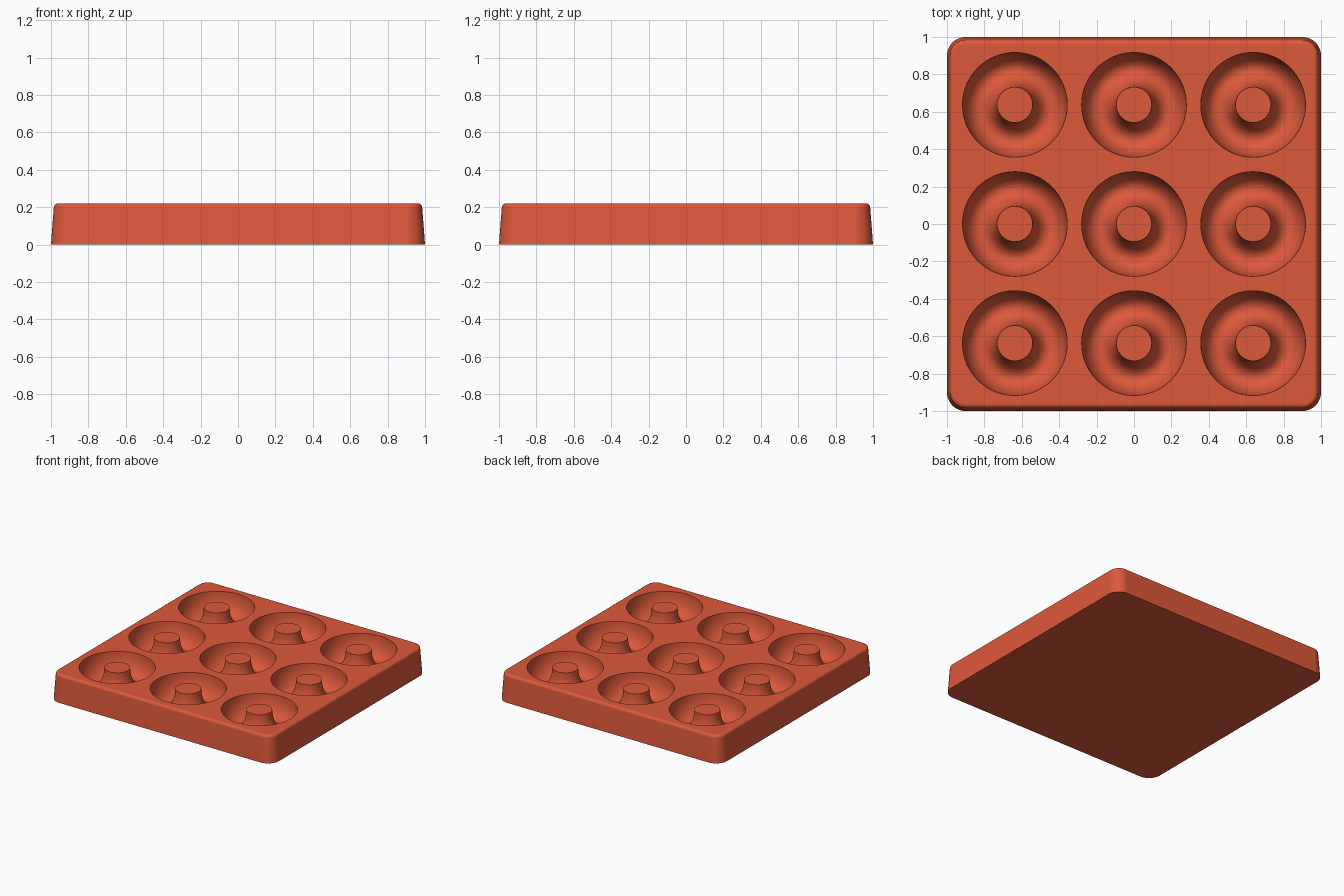
import bpy, bmesh
from math import sin, cos, pi

cube = bpy.data.objects.get("Cube")
if cube:
    bpy.data.objects.remove(cube, do_unlink=True)

HEIGHT = 0.22
SPACING = 0.637
WELL_R, POST_R, DEPTH = 0.28, 0.095, 0.165

silicone = bpy.data.materials.new("terracotta_red")
silicone.use_nodes = True
colour = (0.72, 0.1, 0.042, 1)
silicone.diffuse_color = colour
bsdf = next(n for n in silicone.node_tree.nodes if n.type == 'BSDF_PRINCIPLED')
bsdf.inputs["Base Color"].default_value = colour


def bridge(bm, a, b):
    """Join two closed rings of vertices with quads."""
    n = len(a)
    for i in range(n):
        j = (i + 1) % n
        bm.faces.new((a[i], a[j], b[j], b[i]))


def to_object(bm, name):
    bmesh.ops.recalc_face_normals(bm, faces=bm.faces)
    mesh = bpy.data.meshes.new(name)
    bm.to_mesh(mesh)
    bm.free()
    obj = bpy.data.objects.new(name, mesh)
    bpy.context.collection.objects.link(obj)
    return obj


def rounded_square(bm, inset, z, steps=12):
    ring = []
    for q, (sx, sy) in enumerate(((1, 1), (-1, 1), (-1, -1), (1, -1))):
        for s in range(steps + 1):
            a = (q + s / steps) * pi / 2
            r = 0.1 - inset
            ring.append(bm.verts.new((sx * 0.9 + r * cos(a), sy * 0.9 + r * sin(a), z)))
    return ring


# Tray block: tapered sides, rounded corners and a soft top edge
levels = [(0, 0)]
for k in range(7):
    a = k / 6 * pi / 2
    levels.append((0.038 - 0.023 * cos(a), HEIGHT - 0.023 + 0.023 * sin(a)))
levels.append((0.046, HEIGHT))
bm = bmesh.new()
rings = [rounded_square(bm, i, z) for i, z in levels]
for a, b in zip(rings, rings[1:]):
    bridge(bm, a, b)
bm.faces.new(rings[0])
bm.faces.new(rings[-1])
tray = to_object(bm, "ring_mould_tray")

# Ring-shaped well cutters, elliptical below the surface, around each post
mid, half = (WELL_R + POST_R) / 2, (WELL_R - POST_R) / 2
profile = [(WELL_R, HEIGHT + 0.05)]
for k in range(21):
    a = k / 20 * pi
    profile.append((mid + half * cos(a), HEIGHT - DEPTH * sin(a)))
profile.append((POST_R, HEIGHT + 0.05))
SEG = 64
bm = bmesh.new()
for ix in (-1, 0, 1):
    for iy in (-1, 0, 1):
        loops = [[bm.verts.new((ix * SPACING + r * cos(2 * pi * s / SEG),
                                iy * SPACING + r * sin(2 * pi * s / SEG), z))
                  for s in range(SEG)] for r, z in profile]
        for a, b in zip(loops, loops[1:] + loops[:1]):
            bridge(bm, a, b)
cutter = to_object(bm, "well_cutter")
cutter.hide_render = True

# Cut the wells
cut = tray.modifiers.new("wells", 'BOOLEAN')
cut.operation = 'DIFFERENCE'
cut.solver = 'EXACT'
cut.object = cutter
bpy.ops.object.select_all(action='DESELECT')
tray.select_set(True)
bpy.context.view_layer.objects.active = tray
bpy.ops.object.modifier_apply(modifier=cut.name)
bpy.data.objects.remove(cutter, do_unlink=True)

# Colour and smooth shading with crisp rims
tray.data.materials.clear()
tray.data.materials.append(silicone)
for p in tray.data.polygons:
    p.material_index = 0
bpy.ops.object.shade_smooth_by_angle(angle=0.6)
weighted = tray.modifiers.new("weighted_normals", 'WEIGHTED_NORMAL')
weighted.keep_sharp = True
